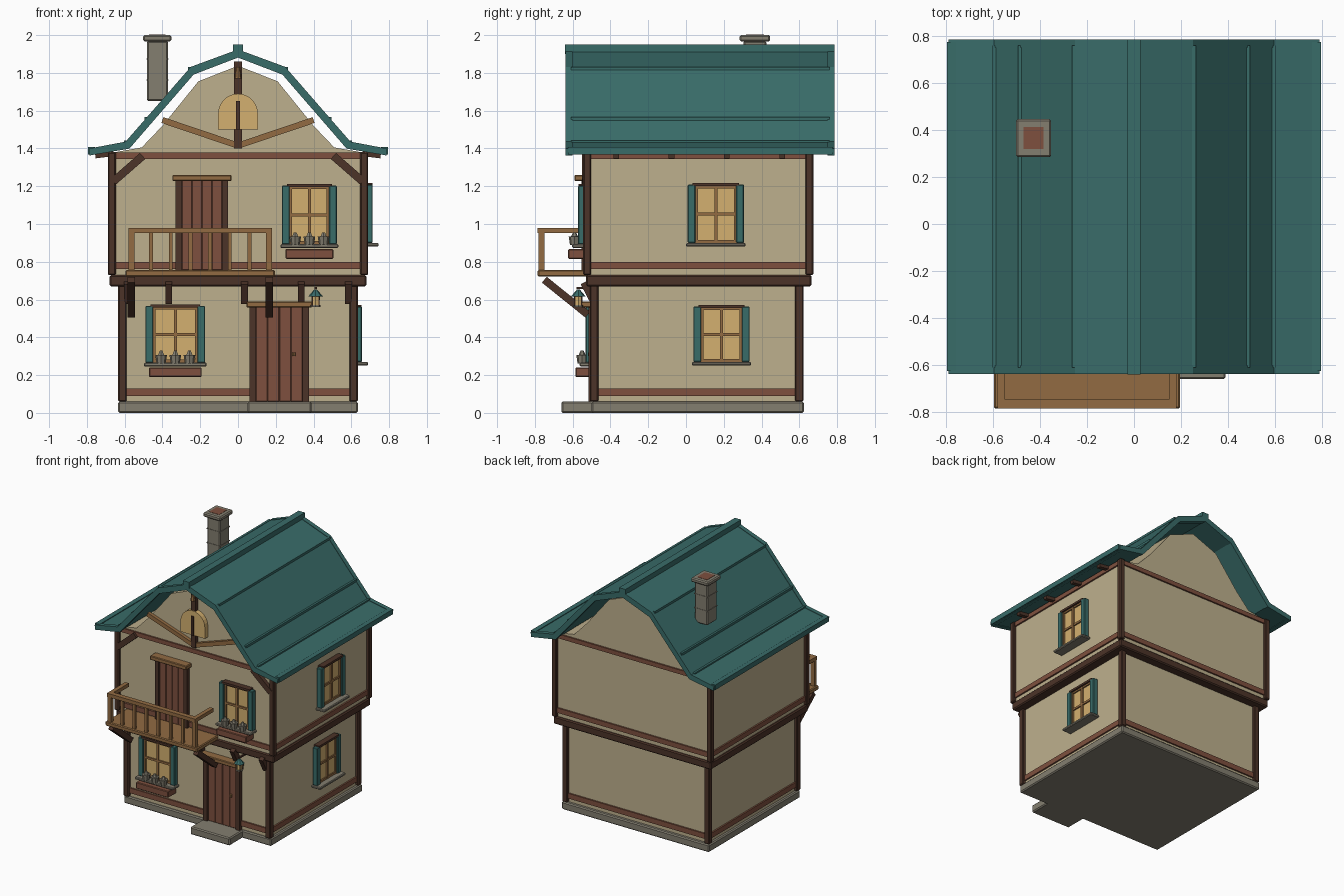
import bpy, bmesh, math
from mathutils import Matrix, Vector

if "Cube" in bpy.data.objects:
    bpy.data.objects.remove(bpy.data.objects["Cube"])


def material(name, *rgb):
    m = bpy.data.materials.new(name)
    m.use_nodes = True
    col = [(c / 255 / 12.92 if c < 11 else ((c / 255 + 0.055) / 1.055) ** 2.4) for c in rgb] + [1]
    m.diffuse_color = col
    m.node_tree.nodes["Principled BSDF"].inputs["Base Color"].default_value = col
    return m


PLASTER = material("plaster", 190, 176, 141)
DARK = material("dark_timber", 76, 51, 40)
RED = material("red_timber", 126, 80, 62)
WOOD = material("light_timber", 146, 107, 66)
TEAL = material("teal_paint", 57, 108, 105)
STONE = material("grey_stone", 131, 126, 112)
GLASS = material("warm_glass", 212, 176, 112)
I = Matrix.Identity(4)


def finish(name, bm, mat, bevel=0.0):
    bmesh.ops.recalc_face_normals(bm, faces=bm.faces)
    me = bpy.data.meshes.new(name)
    bm.to_mesh(me)
    bm.free()
    me.materials.append(mat)
    ob = bpy.data.objects.new(name, me)
    bpy.context.collection.objects.link(ob)
    if bevel:
        mod = ob.modifiers.new("Bevel", 'BEVEL')
        mod.width = bevel
        mod.segments = 1
    return ob


def box(name, x, y, z, mat, M=I, bevel=0.0):
    """Box from three (low, high) ranges."""
    bm = bmesh.new()
    size = [b - a for a, b in (x, y, z)]
    mid = [(a + b) / 2 for a, b in (x, y, z)]
    bmesh.ops.create_cube(bm, size=1, matrix=M @ Matrix.Translation(mid) @ Matrix.Diagonal((*size, 1)))
    return finish(name, bm, mat, bevel)


def beam(name, p, q, w, d, mat, side=(0, 1, 0)):
    """Beam from p to q, d thick along side and w thick across it."""
    p, q, s = Vector(p), Vector(q), Vector(side)
    t = (q - p).normalized()
    R = Matrix((t.cross(s), s, t)).transposed().to_4x4()
    bm = bmesh.new()
    bmesh.ops.create_cube(bm, size=1, matrix=Matrix.Translation((p + q) / 2) @ R
                          @ Matrix.Diagonal((w, d, (q - p).length, 1)))
    return finish(name, bm, mat)


def prism(name, pts, y0, y1, mat):
    """Extrude an x-z outline along y."""
    bm = bmesh.new()
    f = bm.faces.new([bm.verts.new((x, y0, z)) for x, z in pts])
    ext = bmesh.ops.extrude_face_region(bm, geom=[f])
    bmesh.ops.translate(bm, vec=(0, y1 - y0, 0), verts=[v for v in ext["geom"] if isinstance(v, bmesh.types.BMVert)])
    return finish(name, bm, mat)


def cone(name, at, r1, r2, h, mat, sides=8, M=I):
    bm = bmesh.new()
    bmesh.ops.create_cone(bm, cap_ends=True, segments=sides, radius1=r1, radius2=r2, depth=h,
                          matrix=M @ Matrix.Translation(at))
    return finish(name, bm, mat)


def mirrored(half):
    return half + [(-x, z) for x, z in reversed(half) if x]


# Stone base and doorstep
box("base", (-.635, .635), (-.5, .625), (0, .06), STONE, bevel=.008)
box("doorstep", (.05, .39), (-.66, -.48), (0, .06), STONE, bevel=.008)


def storey(name, hx, y0, y1, z0, z1, post, rails):
    box(name + "_walls", (-hx, hx), (y0, y1), (z0, z1), PLASTER)
    o, i = .024, post - .024
    for sx in (-1, 1):
        xs = sorted((sx * (hx + o), sx * (hx - i)))
        for ys in ((y0 - o, y0 + i), (y1 - i, y1 + o)):
            box(name + "_corner_post", xs, ys, (z0, z1), DARK, bevel=.006)
        for a, b in rails:
            box(name + "_side_rail", sorted((sx * hx, sx * (hx + .012))), (y0, y1), (a, b), RED)
    for a, b in rails:
        box(name + "_front_rail", (-hx, hx), (y0 - .012, y0), (a, b), RED)
        box(name + "_back_rail", (-hx, hx), (y1, y1 + .012), (a, b), RED)


storey("lower", .61, -.485, .598, .06, .68, .045, [(.09, .13)])
storey("upper", .665, -.52, .65, .73, 1.38, .042, [(.762, .8), (1.345, 1.378)])
box("floor_band", (-.68, .68), (-.53, .665), (.67, .73), DARK, bevel=.008)

# Gambrel roof
outer = [(.79, 1.395), (.595, 1.432), (.25, 1.828), (0, 1.92)]
inner = [(.785, 1.367), (.575, 1.403), (.235, 1.795), (0, 1.885)]


def roof_outline(lift):
    up = mirrored([(x, z + lift) for x, z in outer])
    return up + mirrored([(x, z - lift) for x, z in inner])[::-1]


prism("roof", roof_outline(0), -.62, .77, TEAL)
for y in (-.637, .75):
    prism("bargeboard", roof_outline(.004), y, y + .035, TEAL)
box("ridge_cap", (-.027, .027), (-.64, .785), (1.9, 1.95), TEAL)
for s in (-1, 1):
    box("eave_board", sorted((s * .757, s * .795)), (-.625, .775), (1.368, 1.407), TEAL)
    for x, z in ((.595, 1.432), (.485, 1.557), (.255, 1.823)):
        beam("roof_course", (s * x, -.61, z), (s * x, .76, z), .018, .018, TEAL, side=(0, 0, 1))
    for k in range(4):
        y = -.37 + k * .293
        beam("rafter_tail", (s * .66, y, 1.372), (s * .755, y, 1.36), .025, .03, DARK)

# Gables with front timber and arched window
prism("gable", mirrored([(.665, 1.378), (.51, 1.405), (.4, 1.52), (.21, 1.755), (0, 1.838)]), -.52, .65, PLASTER)
box("king_post", (-.02, .02), (-.55, -.52), (1.4, 1.86), DARK)
for s in (-1, 1):
    beam("gable_brace", (s * .4, -.535, 1.55), (0, -.535, 1.415), .032, .026, WOOD)
    beam("corner_brace", (s * .66, -.535, 1.225), (s * .505, -.535, 1.36), .042, .03, DARK)
arch = [(.105 * math.cos(a * math.pi / 12), 1.585 + .105 * math.sin(a * math.pi / 12)) for a in range(13)]
prism("arched_window", arch + [(-.105, 1.5), (.105, 1.5)], -.558, -.52, GLASS)
box("arched_window_bar", (-.01, .01), (-.566, -.55), (1.5, 1.65), DARK)
cone("gable_boss", (0, -.555, 1.8), .018, .01, .06, WOOD)

# Chimney
box("chimney", (-.482, -.37), (.305, .425), (1.65, 1.97), STONE, bevel=.008)
for z in (1.76, 1.87):
    box("chimney_joint", (-.485, -.367), (.302, .428), (z, z + .006), STONE)
box("chimney_cap", (-.502, -.352), (.284, .446), (1.967, 2), STONE, bevel=.008)
box("chimney_opening", (-.471, -.385), (.318, .412), (1.99, 2.002), RED)


def window(name, at, w, z0, z1, turn=0, flowers=False):
    """Shuttered window; local -y points out of the wall."""
    M = Matrix.Translation(at) @ Matrix.Rotation(turn, 4, 'Z')
    h, zm = w / 2, (z0 + z1) / 2
    box(name + "_glass", (-h, h), (-.022, 0), (z0, z1), GLASS, M)
    for x in (-h, -.008, h - .016):
        box(name + "_upright", (x, x + .016), (-.034, 0), (z0, z1), WOOD, M)
    for z in (z0, zm - .008, z1 - .016):
        box(name + "_crossbar", (-h, h), (-.032, 0), (z, z + .016), WOOD, M)
    box(name + "_head", (-h - .012, h + .012), (-.045, 0), (z1 - .004, z1 + .012), DARK, M)
    for s in (-1, 1):
        box(name + "_shutter", sorted((s * (h - .003), s * (h + .038))), (-.046, -.005), (z0, z1 + .003), TEAL, M,
            bevel=.004)
    box(name + "_sill", (-h - .046, h + .046), (-.078, 0), (z0 - .02, z0), STONE, M, bevel=.005)
    if flowers:
        b = h + .02
        box(name + "_planter", (-b, b), (-.1, 0), (z0 - .077, z0 - .026), RED, M, bevel=.005)
        for x in (-.075, 0, .075):
            cone(name + "_pot", (x, -.065, z0 + .018), .024, .031, .045, STONE, 8, M)
            cone(name + "_plant", (x, -.065, z0 + .05), .02, .008, .026, STONE, 6, M)


window("lower_front_window", (-.332, -.485, 0), .24, .266, .563, 0, True)
window("upper_front_window", (.378, -.525, 0), .215, .893, 1.2, 0, True)
window("lower_side_window", (.61, .188, 0), .222, .27, .56, math.pi / 2)
window("upper_side_window", (.667, .158, 0), .222, .9, 1.205, math.pi / 2)


def door(name, x0, x1, y, z0, z1):
    n, a, b = 4, x0 + .033, x1 - .033
    for k in range(n):
        w = (b - a) / n
        box(name + "_plank", (a + k * w, a + k * w + w), (y - .018, y), (z0, z1), RED, bevel=.003)
    for x in (x0, b):
        box(name + "_jamb", (x, x + .033), (y - .032, y), (z0, z1), DARK)
    box(name + "_lintel", (x0 - .018, x1 + .018), (y - .07, y), (z1 - .003, z1 + .03), WOOD, bevel=.005)


door("front_door", .062, .375, -.485, .06, .56)
door("balcony_door", -.33, -.052, -.52, .755, 1.23)
cone("door_knob", (.295, -.51, .31), .009, .009, .02, WOOD)

# Balcony
box("balcony_floor", (-.595, .195), (-.785, -.52), (.722, .757), WOOD, bevel=.006)
for x in (-.565, .165):
    box("balcony_post", (x - .016, x + .016), (-.78, -.75), (.755, .955), WOOD)
    box("balcony_side_rail", (x - .016, x + .016), (-.78, -.56), (.952, .98), WOOD)
    beam("balcony_strut", (x, -.75, .705), (x, -.52, .52), .04, .038, DARK, side=(1, 0, 0))
box("balcony_front_rail", (-.581, .181), (-.785, -.747), (.952, .98), WOOD)
for k in range(1, 7):
    x = -.565 + k * .73 / 7
    box("baluster", (x - .01, x + .01), (-.775, -.755), (.755, .955), WOOD)

# Corbels under the overhang
for x in (-.585, -.367, .035, .335, .585):
    beam("corbel", (x, -.54, .69), (x, -.485, .585), .04, .036, DARK, side=(1, 0, 0))

# Hanging lantern
box("lantern_arm", (.405, .417), (-.58, -.48), (.655, .667), DARK)
cone("lantern_roof", (.411, -.57, .635), .038, .008, .035, TEAL)
cone("lantern_glass", (.411, -.57, .594), .02, .023, .05, GLASS)
cone("lantern_foot", (.411, -.57, .566), .026, .026, .01, STONE)
for k in range(4):
    a = math.pi / 4 + k * math.pi / 2
    x, y = .411 + .024 * math.cos(a), -.57 + .024 * math.sin(a)
    box("lantern_bar", (x - .003, x + .003), (y - .003, y + .003), (.565, .622), DARK)
